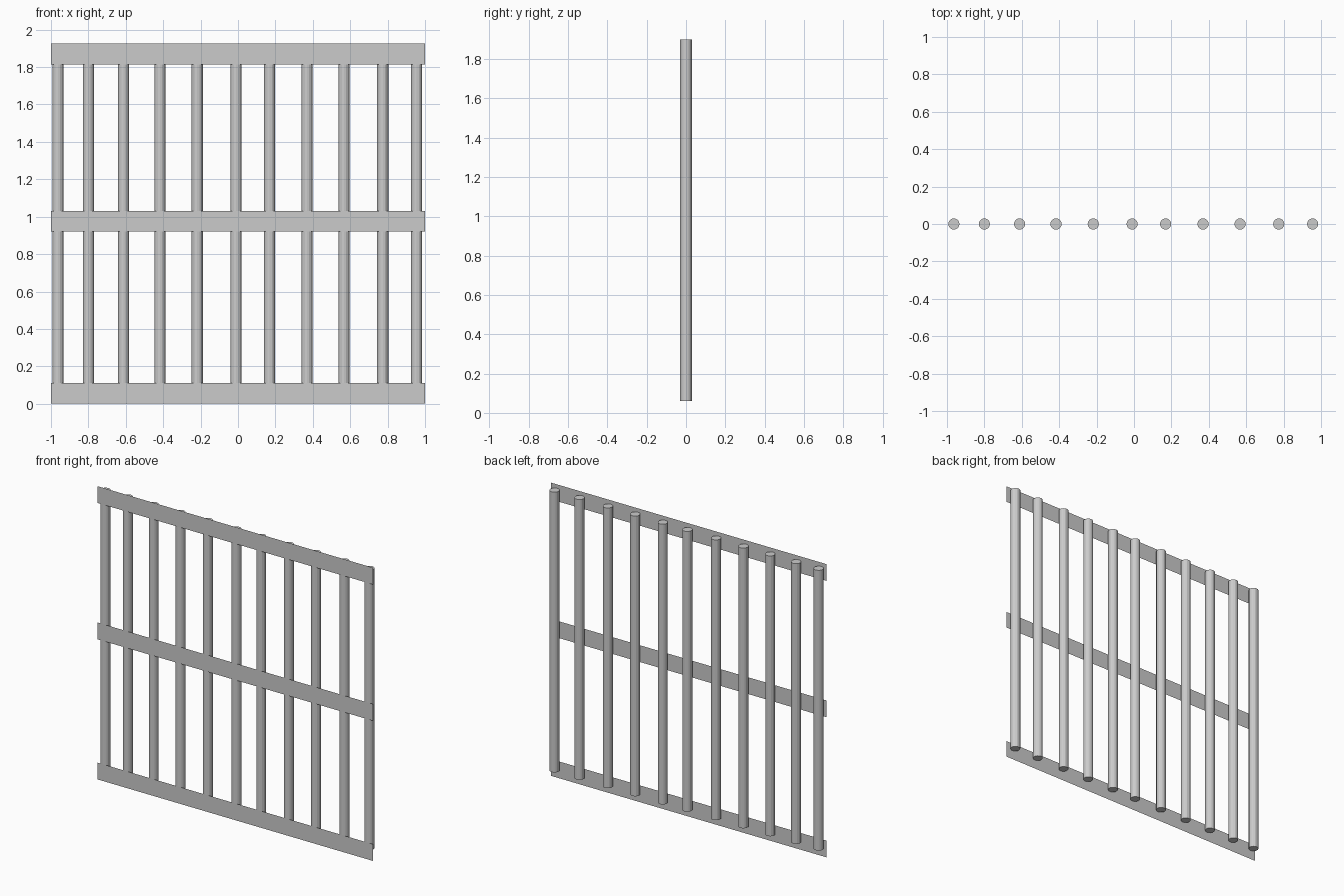
import bpy

if "Cube" in bpy.data.objects:
    bpy.data.objects.remove(bpy.data.objects["Cube"])

R = 0.03            # bar radius
Z0, Z1 = 0.06, 1.90  # bar ends

# Vertical round bars, slightly uneven spacing
bar_x = [-0.963, -0.80, -0.612, -0.417, -0.218, -0.01,
         0.169, 0.369, 0.567, 0.774, 0.955]
for i, x in enumerate(bar_x):
    bpy.ops.mesh.primitive_cylinder_add(vertices=16, radius=R, depth=Z1 - Z0,
                                        location=(x, 0, (Z0 + Z1) / 2))
    bpy.context.object.name = f"vertical_bar_{i + 1}"


# Flat sheet rails across the front of the bars
def rail(name, z_low, z_high):
    y = -R
    mesh = bpy.data.meshes.new(name)
    mesh.from_pydata([(-1, y, z_low), (1, y, z_low), (1, y, z_high), (-1, y, z_high)],
                     [], [(0, 1, 2, 3)])
    bpy.context.collection.objects.link(bpy.data.objects.new(name, mesh))


rail("bottom_rail", 0.0, 0.11)
rail("middle_rail", 0.92, 1.03)
rail("top_rail", 1.815, 1.925)
